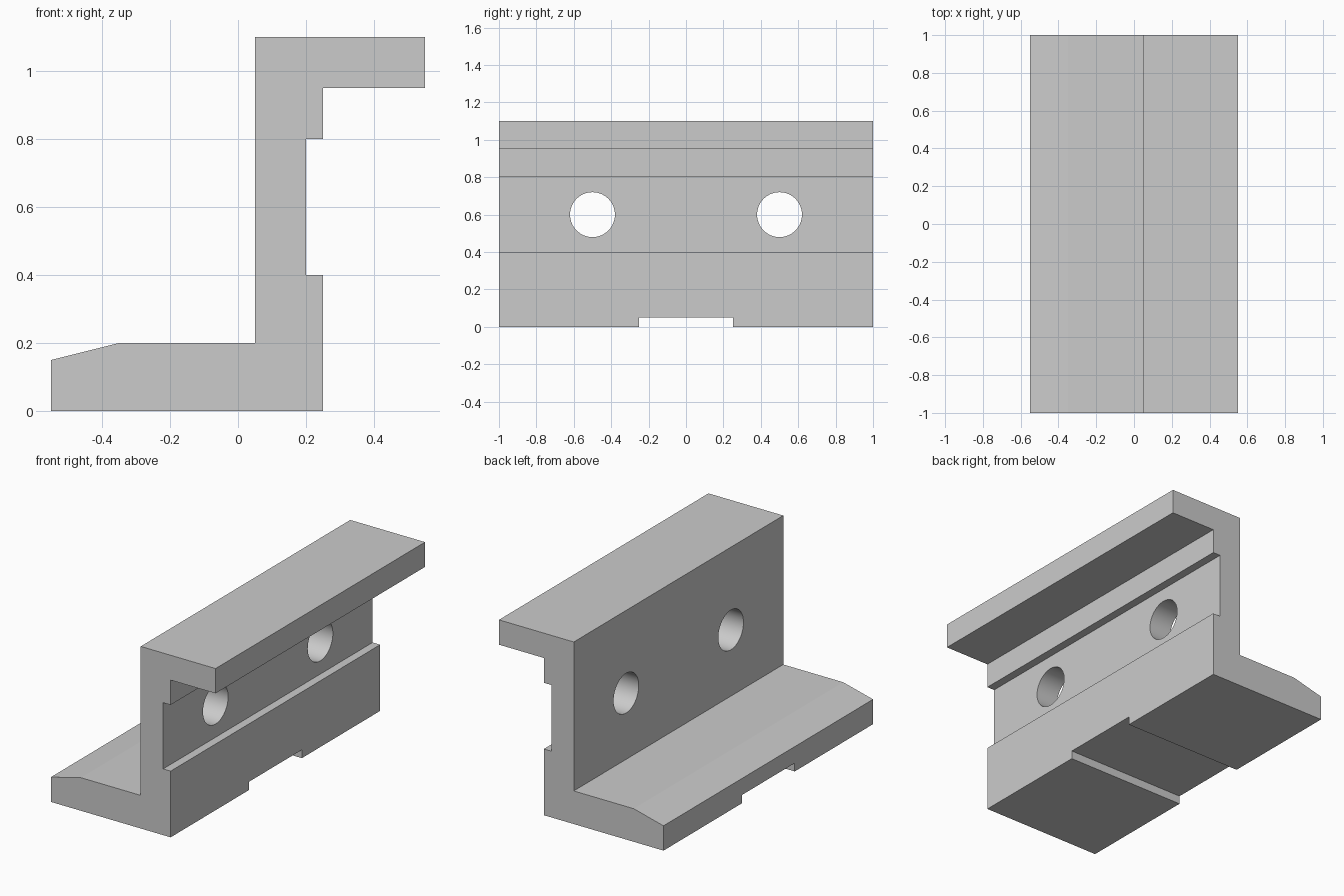
import bpy, bmesh, math

if "Cube" in bpy.data.objects:
    bpy.data.objects.remove(bpy.data.objects["Cube"])

LENGTH = 2.0


def extruded_profile(name, points, length):
    """Solid from an x/z profile, extruded along y and centred on y = 0."""
    bm = bmesh.new()
    face = bm.faces.new([bm.verts.new((x, -length / 2, z)) for x, z in points])
    ext = bmesh.ops.extrude_face_region(bm, geom=[face], use_keep_orig=True)
    moved = [g for g in ext["geom"] if isinstance(g, bmesh.types.BMVert)]
    bmesh.ops.translate(bm, verts=moved, vec=(0, length, 0))
    bmesh.ops.recalc_face_normals(bm, faces=bm.faces)
    mesh = bpy.data.meshes.new(name)
    bm.to_mesh(mesh)
    bm.free()
    obj = bpy.data.objects.new(name, mesh)
    bpy.context.collection.objects.link(obj)
    return obj


def cut(target, cutter):
    """Subtract the cutter from the target, then discard it."""
    cutter.hide_render = True
    mod = target.modifiers.new("cut", 'BOOLEAN')
    mod.operation = 'DIFFERENCE'
    mod.solver = 'EXACT'
    mod.object = cutter
    bpy.context.view_layer.objects.active = target
    bpy.ops.object.modifier_apply(modifier=mod.name)
    bpy.data.objects.remove(cutter)


# Z-shaped rail: chamfered foot, grooved web, overhanging top flange
bracket = extruded_profile("z_bracket", [
    (-0.55, 0), (0.25, 0), (0.25, 0.4), (0.2, 0.4), (0.2, 0.8),
    (0.25, 0.8), (0.25, 0.95), (0.55, 0.95), (0.55, 1.1), (0.05, 1.1),
    (0.05, 0.2), (-0.35, 0.2), (-0.55, 0.15)], LENGTH)

# Shallow slot across the underside
cut(bracket, extruded_profile("slot_cutter", [
    (-0.8, -0.05), (0.8, -0.05), (0.8, 0.05), (-0.8, 0.05)], 0.505))

# Two bolt holes through the web
for y in (-0.5, 0.5):
    bpy.ops.mesh.primitive_cylinder_add(
        vertices=64, radius=0.12, depth=0.6,
        location=(0.125, y, 0.6), rotation=(0, math.pi / 2, 0))
    cut(bracket, bpy.context.object)

# Smooth hole walls, crisp edges elsewhere
bpy.ops.object.select_all(action='DESELECT')
bracket.select_set(True)
bpy.context.view_layer.objects.active = bracket
bpy.ops.object.shade_smooth_by_angle(angle=math.radians(10))
